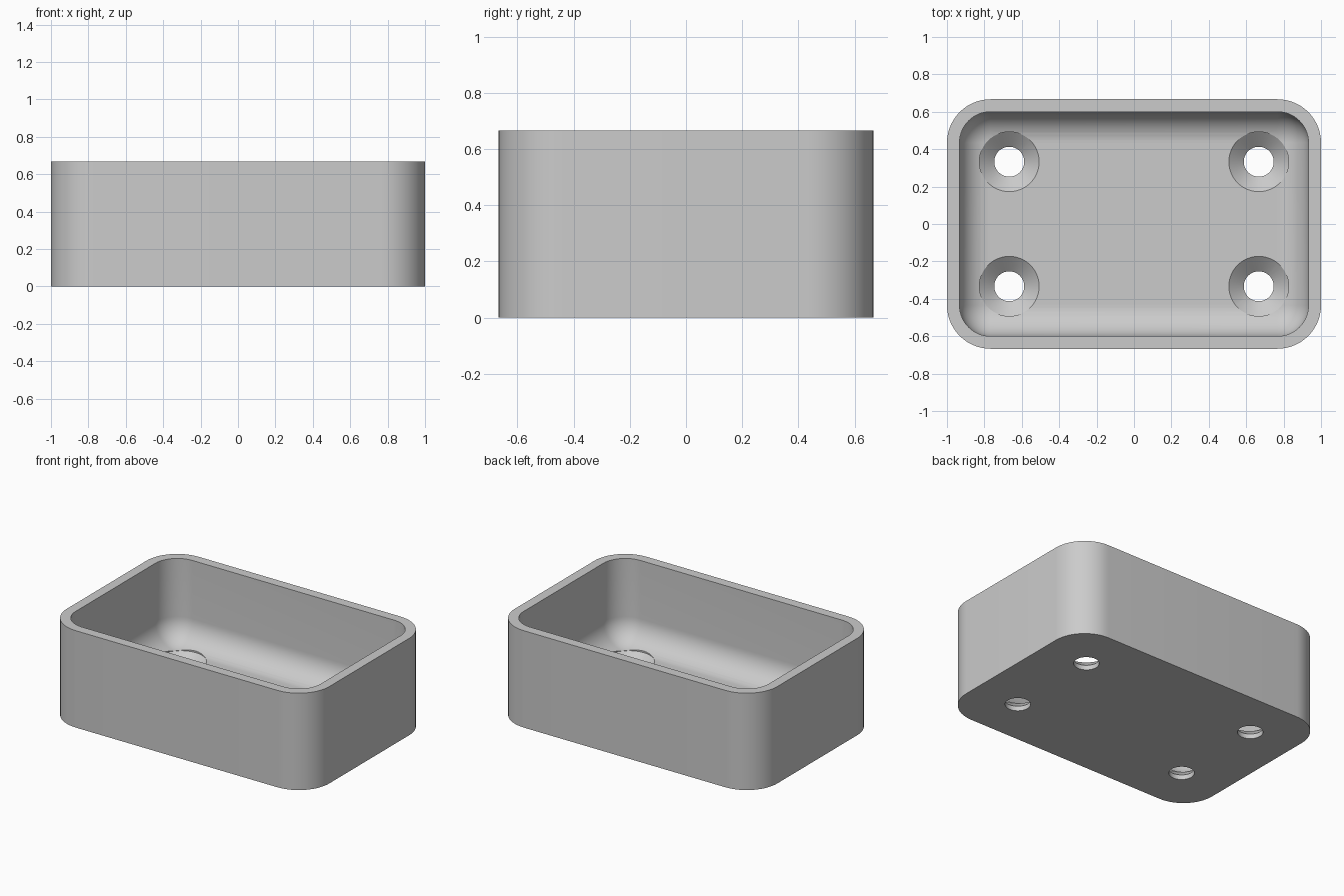
import bpy, bmesh
from math import sin, cos, pi

cube = bpy.data.objects.get("Cube")
if cube:
    bpy.data.objects.remove(cube, do_unlink=True)

HALF_X, HALF_Y, HEIGHT = 1.0, 0.667, 0.667
WALL, FLOOR, CORNER = 0.067, 0.1, 0.233
FILLET = CORNER - WALL
STEPS = 14

grey = bpy.data.materials.new("light grey")
grey.use_nodes = True
grey.diffuse_color = (0.6, 0.6, 0.6, 1)
grey.node_tree.nodes["Principled BSDF"].inputs["Base Color"].default_value = (0.6, 0.6, 0.6, 1)


def make_object(name, bm):
    bmesh.ops.remove_doubles(bm, verts=bm.verts, dist=0.0001)
    bmesh.ops.recalc_face_normals(bm, faces=bm.faces)
    mesh = bpy.data.meshes.new(name)
    bm.to_mesh(mesh)
    bm.free()
    mesh.materials.append(grey)
    obj = bpy.data.objects.new(name, mesh)
    bpy.context.collection.objects.link(obj)
    return obj


def loft(bm, loops):
    """Skin a stack of closed loops and cap both ends."""
    rings = [[bm.verts.new(p) for p in loop] for loop in loops]
    for a, b in zip(rings, rings[1:]):
        for i in range(len(a)):
            j = (i + 1) % len(a)
            bm.faces.new((a[i], a[j], b[j], b[i]))
    bm.faces.new(rings[0])
    bm.faces.new(rings[-1])


def rounded_rect(inset, z):
    r = CORNER - inset
    points = []
    for k, (sx, sy) in enumerate(((1, 1), (-1, 1), (-1, -1), (1, -1))):
        for i in range(STEPS + 1):
            a = (k + i / STEPS) * pi / 2
            points.append((sx * (HALF_X - CORNER) + r * cos(a),
                           sy * (HALF_Y - CORNER) + r * sin(a), z))
    return points


# Tray: outer wall, rim, inner wall, then a fillet rolling into the floor
loops = [rounded_rect(0, 0), rounded_rect(0, HEIGHT), rounded_rect(WALL, HEIGHT)]
for i in range(STEPS + 1):
    a = i / STEPS * pi / 2
    loops.append(rounded_rect(WALL + FILLET * (1 - cos(a)),
                              FLOOR + FILLET * (1 - sin(a))))
bm = bmesh.new()
loft(bm, loops)
tray = make_object("tray", bm)

# Four countersunk screw holes
profile = [(0.08, -0.05), (0.08, 0.033), (0.16, FLOOR), (0.16, 0.3)]
bm = bmesh.new()
for x in (-0.667, 0.667):
    for y in (-0.333, 0.333):
        loft(bm, [[(x + r * cos(i * pi / 24), y + r * sin(i * pi / 24), z)
                   for i in range(48)] for r, z in profile])
cutter = make_object("screw_hole_cutter", bm)
cutter.hide_render = True

bpy.ops.object.select_all(action='DESELECT')
bpy.context.view_layer.objects.active = tray
tray.select_set(True)
holes = tray.modifiers.new("screw_holes", 'BOOLEAN')
holes.operation = 'DIFFERENCE'
holes.solver = 'EXACT'
holes.object = cutter
bpy.ops.object.modifier_apply(modifier=holes.name)
bpy.data.objects.remove(cutter, do_unlink=True)
bpy.ops.object.shade_smooth_by_angle(angle=pi / 7)
